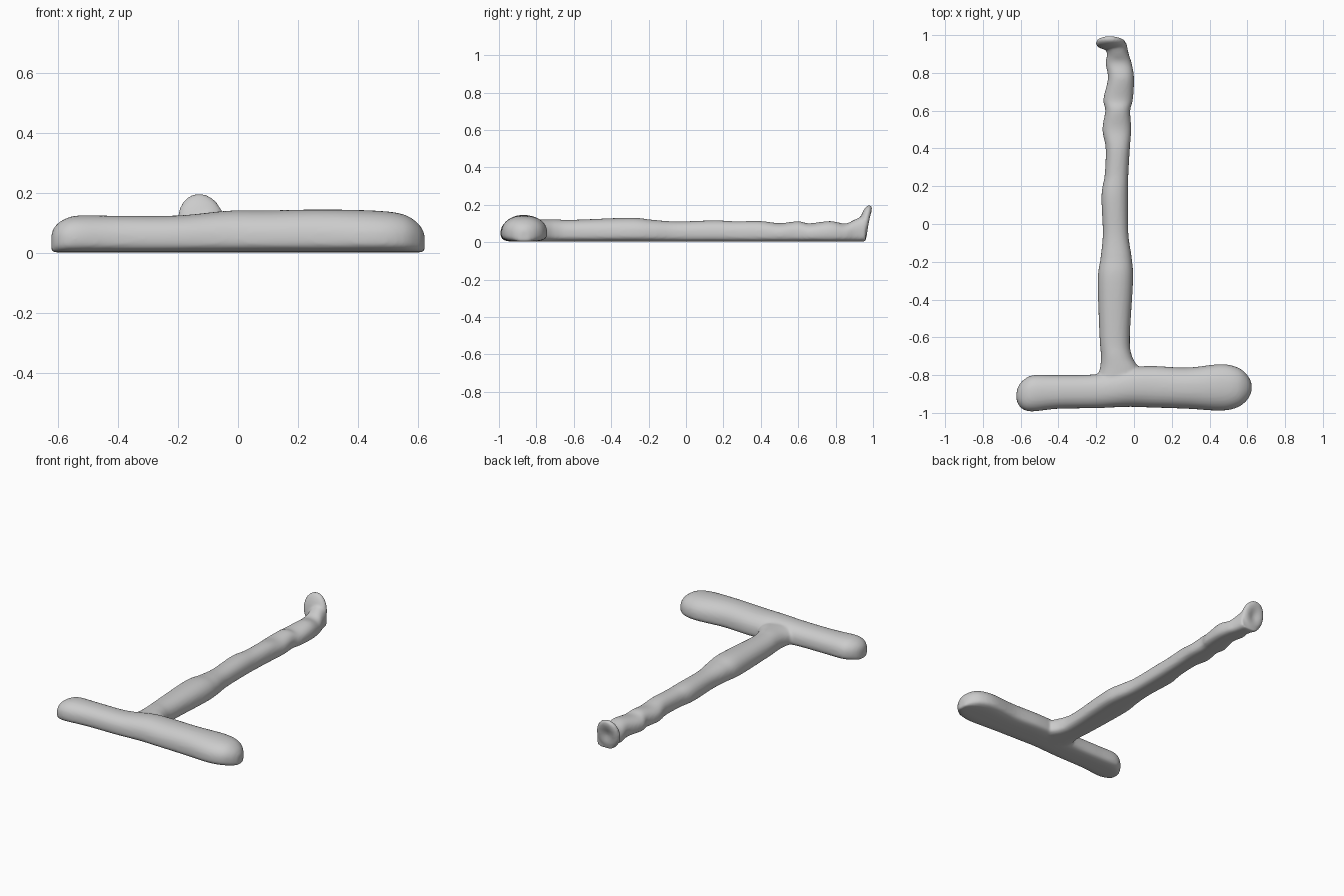
import bpy
import bmesh
import math
from mathutils import Matrix, Vector

cube = bpy.data.objects.get("Cube")
if cube:
    bpy.data.objects.remove(cube, do_unlink=True)

grey = bpy.data.materials.new("plain grey")
grey.use_nodes = True
colour = (0.6, 0.6, 0.6, 1)
grey.diffuse_color = colour
grey.node_tree.nodes["Principled BSDF"].inputs["Base Color"].default_value = colour

SIDES = 32
STEPS = 6


def smooth_stations(stations):
    """Pass a Catmull-Rom spline through the station rows."""
    rows = [Vector(s) for s in stations]
    result = []
    for i in range(len(rows) - 1):
        a, b, c = rows[max(i - 1, 0)], rows[i], rows[i + 1]
        d = rows[min(i + 2, len(rows) - 1)]
        for step in range(STEPS):
            t = step / STEPS
            result.append(b + (c - a) * (t / 2)
                          + (a * 2 - b * 5 + c * 4 - d) * (t * t / 2)
                          + (b * 3 - a - c * 3 + d) * (t ** 3 / 2))
    result.append(rows[-1])
    return result


def signed_power(value, exponent):
    return math.copysign(abs(value) ** exponent, value)


def loft(bm, stations, along_x):
    """Skin a flat-bottomed rounded section; rows are position, low side, high side, top."""
    rings = []
    rows = smooth_stations(stations)
    for position, low, high, top in rows:
        middle, half = (low + high) / 2, (high - low) / 2
        waist = min(0.05, top * 0.45)
        ring = []
        for k in range(SIDES):
            angle = math.tau * k / SIDES
            c, s = math.cos(angle), math.sin(angle)
            if s >= 0:
                across, z = signed_power(c, 0.9), waist + (top - waist) * s ** 0.9
            else:
                across, z = signed_power(c, 0.6), waist + (waist - 0.003) * signed_power(s, 0.6)
            across = middle + half * across
            ring.append(bm.verts.new((position, across, z) if along_x else (across, position, z)))
        rings.append(ring)
    for first, second in zip(rings, rings[1:]):
        for k in range(SIDES):
            n = (k + 1) % SIDES
            bm.faces.new((first[k], first[n], second[n], second[k]))
    bm.faces.new(rings[0])
    bm.faces.new(rings[-1])


bm = bmesh.new()

# Crossbar: thicker towards its left end, rounded at both tips
loft(bm, [
    (-0.622, -0.93, -0.89, 0.065),
    (-0.61, -0.96, -0.855, 0.09),
    (-0.58, -0.985, -0.822, 0.113),
    (-0.53, -0.992, -0.80, 0.126),
    (-0.40, -0.978, -0.80, 0.125),
    (-0.20, -0.975, -0.795, 0.126),
    (-0.03, -0.968, -0.76, 0.142),
    (0.10, -0.972, -0.752, 0.143),
    (0.28, -0.978, -0.76, 0.146),
    (0.46, -0.988, -0.742, 0.142),
    (0.55, -0.97, -0.76, 0.13),
    (0.60, -0.93, -0.80, 0.10),
    (0.622, -0.89, -0.84, 0.065),
], True)

# Long shaft: gentle swellings, with a flare where it meets the crossbar
loft(bm, [
    (-0.85, -0.21, 0.06, 0.12),
    (-0.77, -0.182, 0.03, 0.122),
    (-0.70, -0.175, -0.01, 0.122),
    (-0.60, -0.182, -0.022, 0.12),
    (-0.30, -0.192, -0.005, 0.131),
    (-0.18, -0.177, -0.012, 0.12),
    (-0.05, -0.165, -0.03, 0.111),
    (0.15, -0.172, -0.032, 0.117),
    (0.26, -0.155, -0.03, 0.112),
    (0.40, -0.15, -0.022, 0.113),
    (0.50, -0.167, -0.015, 0.102),
    (0.60, -0.152, -0.02, 0.112),
    (0.66, -0.162, -0.006, 0.101),
    (0.77, -0.138, 0.0, 0.113),
    (0.85, -0.15, -0.012, 0.10),
    (0.90, -0.143, -0.028, 0.12),
    (0.96, -0.16, -0.04, 0.15),
], False)

# Upturned end lip: leaning disc, dished on its rear face
lip = bmesh.ops.create_uvsphere(bm, u_segments=40, v_segments=24, radius=1,
                                matrix=Matrix.Rotation(math.pi / 2, 4, "X"))["verts"]
for v in lip:
    x, y, z = v.co
    dish = 0.02 * math.exp(-4 * (x * x + z * z)) if y > 0 else 0
    lean = 0.019 * z + 0.006 * z * z
    v.co = (-0.122 + 0.079 * x - 0.008 * z,
            0.956 + 0.031 * signed_power(y, 0.8) + lean - dish,
            0.101 + 0.098 * z)

bmesh.ops.recalc_face_normals(bm, faces=bm.faces)
mesh = bpy.data.meshes.new("crossbar_and_shaft")
bm.to_mesh(mesh)
bm.free()
mesh.materials.append(grey)
body = bpy.data.objects.new("crossbar_and_shaft", mesh)
bpy.context.collection.objects.link(body)

# Fuse the parts into one soft skin
fuse = body.modifiers.new("fuse", "REMESH")
fuse.mode = "VOXEL"
fuse.voxel_size = 0.008
fuse.use_smooth_shade = True
soften = body.modifiers.new("soften", "SMOOTH")
soften.factor = 0.5
soften.iterations = 6
